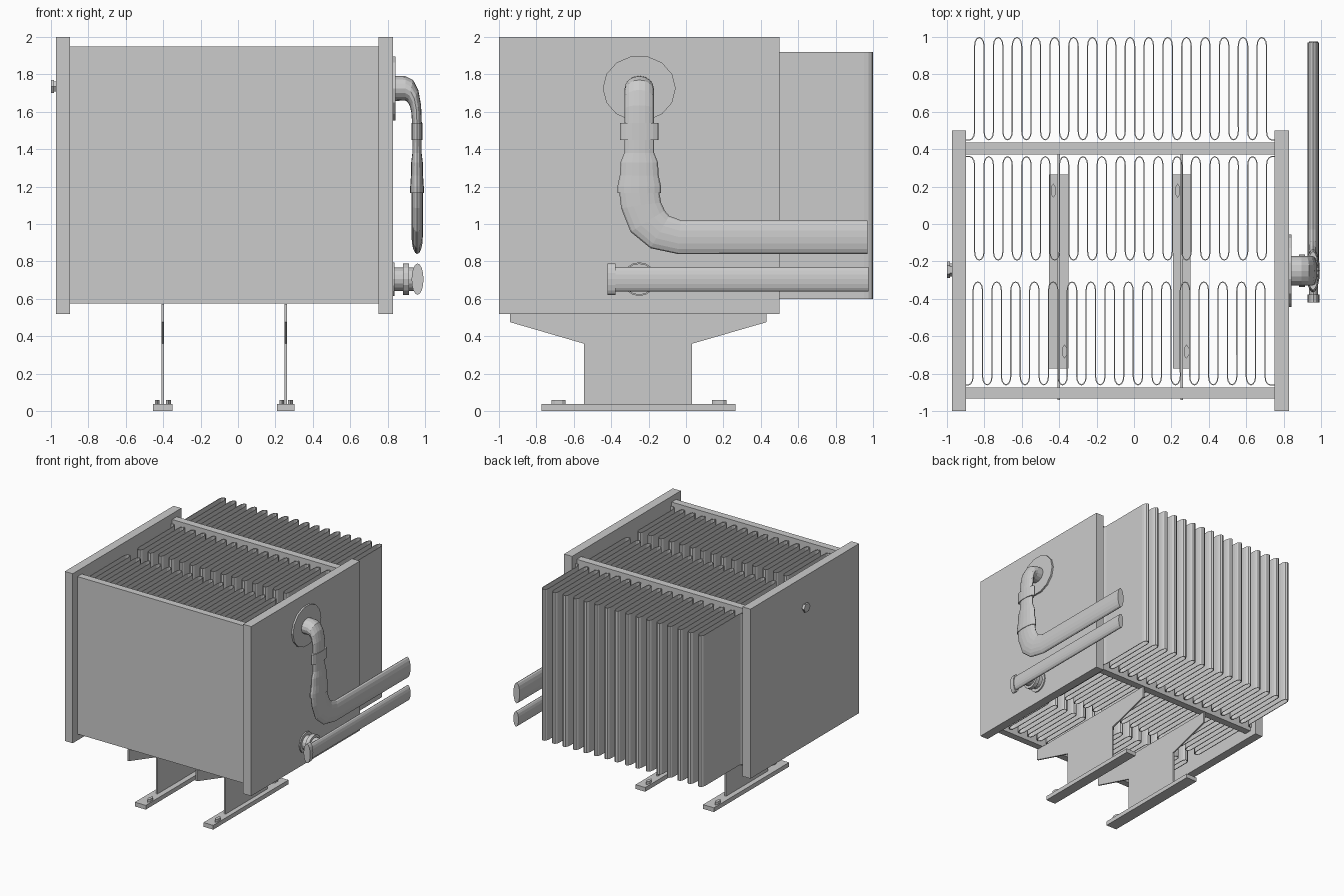
import bpy, math
from mathutils import Vector as V

if "Cube" in bpy.data.objects:
    bpy.data.objects.remove(bpy.data.objects["Cube"])


def mesh(name, verts, faces):
    me = bpy.data.meshes.new(name)
    me.from_pydata([tuple(v) for v in verts], [], faces)
    me.update()
    ob = bpy.data.objects.new(name, me)
    bpy.context.collection.objects.link(ob)
    return ob


def box(name, x, y, z):
    v = [(a, b, c) for a in x for b in y for c in z]
    f = [(0, 1, 3, 2), (4, 6, 7, 5), (0, 4, 5, 1), (2, 3, 7, 6), (0, 2, 6, 4), (1, 5, 7, 3)]
    return mesh(name, v, f)


def loft(name, rings, n=16, phase=0.0):
    """Closed tube through elliptical rings given as (centre, half axis, half axis)."""
    verts, faces = [], []
    for c, u, w in rings:
        for i in range(n):
            a = 2 * math.pi * i / n + phase
            verts.append(V(c) + V(u) * math.cos(a) + V(w) * math.sin(a))
    for k in range(len(rings) - 1):
        for i in range(n):
            j = (i + 1) % n
            faces.append((k * n + i, k * n + j, (k + 1) * n + j, (k + 1) * n + i))
    faces.append(tuple(reversed(range(n))))
    faces.append(tuple(range((len(rings) - 1) * n, len(rings) * n)))
    ob = mesh(name, verts, faces)
    # consistent outward normals
    import bmesh
    bm = bmesh.new()
    bm.from_mesh(ob.data)
    bmesh.ops.recalc_face_normals(bm, faces=bm.faces)
    bm.to_mesh(ob.data)
    bm.free()
    return ob


def x_disc(name, y, z, profile, n=16, phase=0.0):
    """Turned part along x; profile is (x, y radius, z radius)."""
    return loft(name, [((x, y, z), (0, ry, 0), (0, 0, rz)) for x, ry, rz in profile], n, phase)


def fins(name, y_root, y_tip, shift=0.0):
    """Corrugated sheet of 16 rounded folds, thickened."""
    pitch, r, d, steps = 0.1007, 0.0252, 1 if y_tip > y_root else -1, 6
    ry = 0.045 * d
    pts = [(-0.9, y_root)]
    for k in range(16):
        cx = -0.827 + shift + k * pitch
        for i in range(steps + 1):
            a = math.pi - math.pi * i / steps
            if k == 0 and i == 0:      # lead-in bend from the side plate
                for q in range(4):
                    b = math.pi / 2 * q / 3
                    pts.append((cx - 2 * r + r * math.sin(b), y_root + ry * (1 - math.cos(b))))
            pts.append((cx + r * math.cos(a), y_tip - ry + ry * math.sin(a)))
        if k < 15:
            for i in range(steps + 1):
                a = math.pi - math.pi * i / steps
                pts.append((cx + 2 * r + r * math.cos(a), y_root + ry - ry * math.sin(a)))
        else:                          # lead-out bend
            for q in range(4):
                b = math.pi / 2 * (1 - q / 3)
                pts.append((cx + 2 * r - r * math.sin(b), y_root + ry * (1 - math.cos(b))))
    pts.append((0.75, y_root))
    n = len(pts)
    verts = [(x, y, 0.6) for x, y in pts] + [(x, y, 1.92) for x, y in pts]
    ob = mesh(name, verts, [(i, i + 1, n + i + 1, n + i) for i in range(n - 1)])
    m = ob.modifiers.new("thickness", "SOLIDIFY")
    m.thickness, m.offset = 0.006, 0


# Tank plates
box("left_plate", (-0.973, -0.897), (-1, 0.5), (0.52, 2))
box("right_plate", (0.75, 0.828), (-1, 0.5), (0.52, 2))
box("front_plate", (-0.9, 0.752), (-0.934, -0.873), (0.575, 1.95))
box("back_plate", (-0.9, 0.752), (0.372, 0.436), (0.575, 1.95))

# Cooling fins
fins("outer_fins", 0.45, 0.997)
fins("inner_back_fins", 0.36, -0.193)
fins("inner_front_fins", -0.86, -0.31, -0.008)

# Support legs, feet and bolts
side = [(-0.94, 0.573), (-0.94, 0.475), (-0.545, 0.36), (-0.545, 0.035),
        (0.033, 0.035), (0.033, 0.36), (0.43, 0.475), (0.43, 0.573)]
for tag, x0, fx0, fx1, b1, b2 in (("left", -0.41, -0.455, -0.35, -0.432, -0.372),
                                  ("right", 0.248, 0.208, 0.302, 0.234, 0.28)):
    n = len(side)
    verts = [(x, y, z) for x in (x0, x0 + 0.014) for y, z in side]
    faces = [tuple(reversed(range(n))), tuple(range(n, 2 * n))]
    faces += [(i, (i + 1) % n, n + (i + 1) % n, n + i) for i in range(n)]
    mesh(tag + "_leg", verts, faces)
    box(tag + "_foot", (fx0, fx1), (-0.773, 0.265), (0, 0.037))
    for bx, by in ((b1, 0.178), (b2, -0.682)):
        loft(tag + "_foot_bolt", [((bx, by, z), (0, 0.038, 0), (0.015, 0, 0)) for z in (0.03, 0.06)], 6)

# Plug on the left plate
x_disc("left_plug", -0.245, 1.735, [(-0.96, 0.035, 0.032), (-0.985, 0.035, 0.032),
                                    (-0.985, 0.044, 0.04), (-1, 0.044, 0.04)], 6)

# Upper pipe: flange, elbow, coupling, reducer, lower elbow, long run
x_disc("upper_flange", -0.25, 1.725, [(0.82, 0.195, 0.176), (0.843, 0.195, 0.176)], 14)
Y = (0, 0.078, 0)
loft("upper_elbow", [((0.835, -0.25, 1.725), Y, (0, 0, 0.067)),
                     ((0.895, -0.25, 1.725), Y, (0, 0, 0.065)),
                     ((0.922, -0.25, 1.71), Y, (0.014, 0, 0.06)),
                     ((0.942, -0.25, 1.672), Y, (0.022, 0, 0.045)),
                     ((0.953, -0.25, 1.615), Y, (0.026, 0, 0.02)),
                     ((0.957, -0.25, 1.53), Y, (0.026, 0, 0))])
loft("pipe_coupling", [((0.957, -0.25, z), (0, 0.103, 0), (0.029, 0, 0)) for z in (1.54, 1.45)], 16)
loft("pipe_reducer", [((0.957, -0.25, z), (0, r, 0), (r * 0.31, 0, 0)) for z, r in
                      ((1.46, 0.078), (1.38, 0.08), (1.33, 0.1), (1.26, 0.104), (1.2, 0.117), (1.165, 0.117))])
run = [(-0.25, 1.17, 0), (-0.24, 1.1, 8), (-0.205, 1.015, 32), (-0.14, 0.957, 60),
       (-0.035, 0.93, 86), (0.97, 0.93, 90)]
loft("upper_pipe_run", [((0.958, y, z), (0, r * math.cos(math.radians(t)), r * math.sin(math.radians(t))),
                         (0.03, 0, 0)) for (y, z, t), r in zip(run, (0.107, 0.108, 0.108, 0.1, 0.091, 0.09))])

# Lower pipe: flange, stub, nut, tee and long run
x_disc("lower_stub", -0.25, 0.705, [(0.82, 0.09, 0.09), (0.838, 0.09, 0.09), (0.838, 0.065, 0.062),
                                    (0.882, 0.065, 0.062), (0.882, 0.086, 0.084), (0.915, 0.086, 0.084),
                                    (0.915, 0.065, 0.062), (0.955, 0.065, 0.062)])
loft("lower_pipe_run", [((0.96, y, 0.705), (0.025 * s, 0, 0), (0, 0, 0.066 * s)) for y, s in
                        ((-0.42, 1.27), (-0.378, 1.27), (-0.378, 1), (0.975, 1))])
